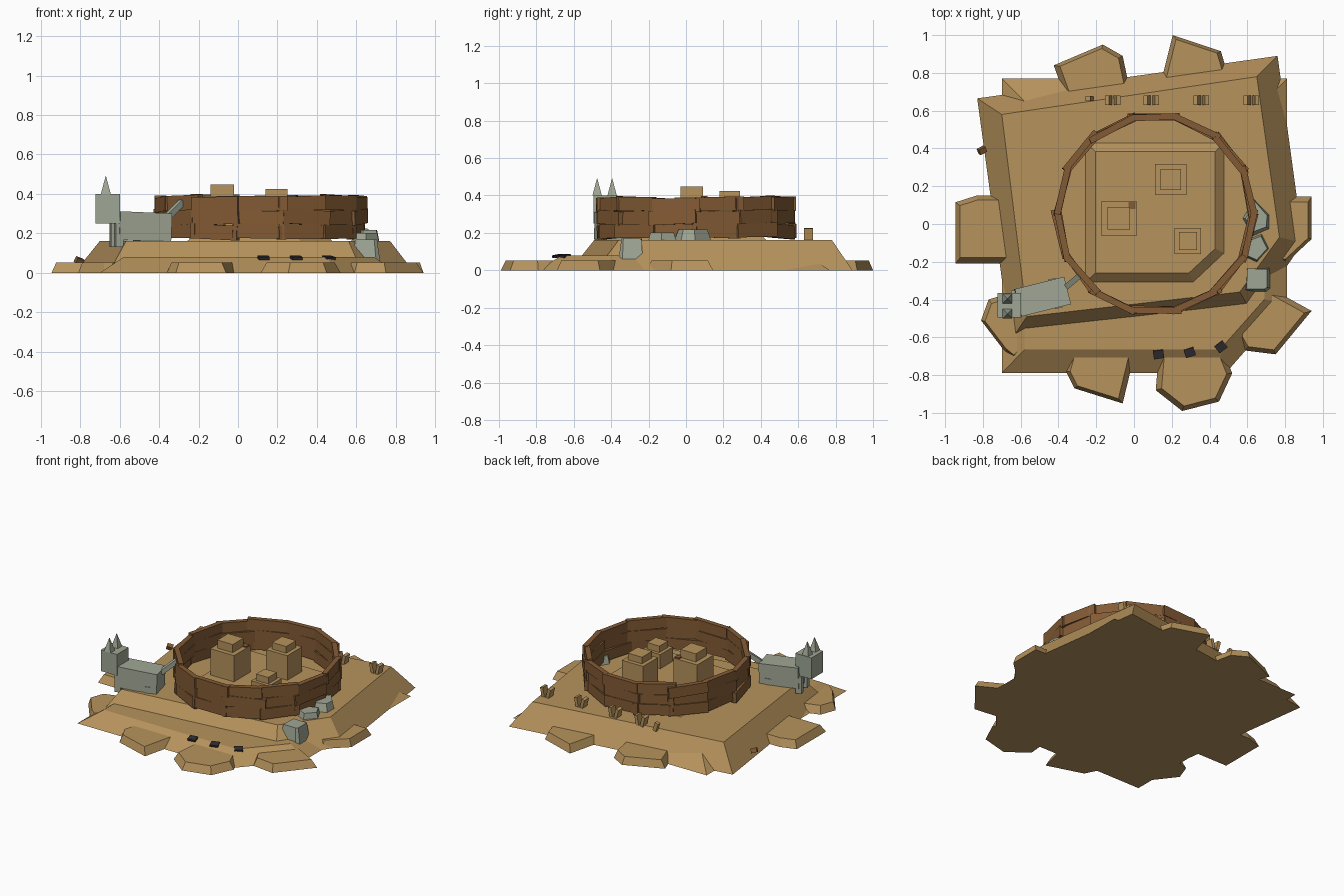
import bpy, bmesh, math, random
from mathutils import Matrix, Vector, Euler

if "Cube" in bpy.data.objects:
    bpy.data.objects.remove(bpy.data.objects["Cube"])

random.seed(4)


def material(name, rgb):
    m = bpy.data.materials.new(name)
    m.diffuse_color = (*rgb, 1)
    m.use_nodes = True
    m.node_tree.nodes["Principled BSDF"].inputs["Base Color"].default_value = m.diffuse_color
    return m


SAND = material("sand", (0.47, 0.29, 0.108))
WOOD = material("brown wood", (0.23, 0.105, 0.035))
STONE = material("grey stone", (0.35, 0.385, 0.30))
DARK = material("dark tile", (0.03, 0.026, 0.03))


def finish(name, bm, mat):
    bmesh.ops.recalc_face_normals(bm, faces=bm.faces)
    mesh = bpy.data.meshes.new(name)
    bm.to_mesh(mesh)
    bm.free()
    mesh.materials.append(mat)
    obj = bpy.data.objects.new(name, mesh)
    bpy.context.collection.objects.link(obj)
    return obj


def add_box(bm, centre, size, rot=(0, 0, 0)):
    m = Matrix.Translation(centre) @ Euler(rot).to_matrix().to_4x4() @ Matrix.Diagonal((*size, 1))
    bmesh.ops.create_cube(bm, size=1, matrix=m)


def box(name, centre, size, mat, rot=(0, 0, 0)):
    bm = bmesh.new()
    add_box(bm, centre, size, rot)
    return finish(name, bm, mat)


def frustum(name, low, high, z0, z1, mat):
    """Solid between a lower and an upper outline."""
    bm = bmesh.new()
    a = [bm.verts.new((x, y, z0)) for x, y in low]
    b = [bm.verts.new((x, y, z1)) for x, y in high]
    n = len(a)
    bm.faces.new(a)
    bm.faces.new(b)
    for i in range(n):
        j = (i + 1) % n
        bm.faces.new((a[i], a[j], b[j], b[i]))
    return finish(name, bm, mat)


def shrink(pts, f):
    c = sum((Vector(p) for p in pts), Vector((0, 0))) / len(pts)
    return [tuple(c + (Vector(p) - c) * f) for p in pts]


# Ground: lower terrace, turned plateau, and the plinth inside the fence
frustum("terrace",
        [(-.70, .77), (.81, .77), (.81, -.42), (.485, -.79), (-.70, -.79)],
        [(-.58, .65), (.69, .65), (.69, -.40), (.455, -.665), (-.58, -.665)], 0, .08, SAND)
frustum("plateau",
        [(-.83, .665), (.76, .89), (.895, -.10), (.63, -.48), (-.655, -.62)],
        [(-.70, .58), (.65, .78), (.77, -.07), (.56, -.36), (-.567, -.49)], 0, .162, SAND)
frustum("plinth",
        [(-.27, .44), (.49, .44), (.49, -.16), (.32, -.32), (-.27, -.32)],
        [(-.205, .385), (.43, .385), (.43, -.13), (.29, -.26), (-.205, -.26)], .15, .205, SAND)

# Low slabs scattered around the edge
slabs = [
    [(-.425, .84), (-.165, .95), (-.06, .89), (-.02, .70), (-.36, .66)],
    [(.205, 1.0), (.46, .915), (.50, .78), (.13, .70)],
    [(-.945, .115), (-.835, .15), (-.60, .15), (-.60, -.21), (-.945, -.21)],
    [(.72, .145), (.94, .145), (.94, -.08), (.80, -.21), (.70, -.21)],
    [(-.77, -.40), (-.81, -.51), (-.68, -.68), (-.63, -.72), (-.53, -.60), (-.58, -.34)],
    [(.73, -.345), (.94, -.46), (.75, -.69), (.59, -.67), (.555, -.61), (.56, -.42)],
    [(-.32, -.64), (-.36, -.78), (-.315, -.87), (-.06, -.95), (.01, -.66)],
    [(.135, -.64), (.115, -.88), (.255, -.99), (.45, -.94), (.52, -.79), (.46, -.64)],
]
for i, pts in enumerate(slabs):
    frustum(f"edge_slab_{i}", pts, shrink(pts, .85), 0, .053, SAND)

# Round fence: three rows of overlapping planks
CX, CY, N = .11, .055, 14
fence = bmesh.new()
for row in range(3):
    for k in range(N):
        a = 2 * math.pi * (k + .5 + random.uniform(-.06, .06)) / N
        r = .508 + random.uniform(-.008, .008)
        pos = (CX + r * math.cos(a), CY + r * math.sin(a), .212 + .07 * row + random.uniform(-.006, .006))
        add_box(fence, pos, (.034, .262, .074),
                (random.uniform(-.05, .05), 0, a + random.uniform(-.04, .04)))
finish("plank_fence", fence, WOOD)

# Stepped huts: wide body with a smaller roof block
for i, (x, y, w, body, roof, top) in enumerate([
        (-.08, .03, .185, .39, .12, .447),
        (.195, .235, .165, .378, .11, .425),
        (.285, -.09, .14, .305, .095, .35)]):
    box(f"hut_body_{i}", (x, y, (.19 + body) / 2), (w, w, body - .19), SAND)
    box(f"hut_roof_{i}", (x, y, (body + top) / 2), (roof, roof, top - body), SAND)
box("hut_post", (-.01, .098, .375), (.036, .036, .045), WOOD)

# Pairs of short pickets behind the fence, one upright and one leaning
for i, x in enumerate((-.135, .07, .335, .60)):
    box(f"picket_{i}", (x, .655, .19), (.022, .05, .07), SAND, (0, -.25, 0))
    box(f"leaning_picket_{i}", (x + .045, .655, .19), (.022, .05, .07), SAND, (0, .2, 0))
box("single_picket", (-.235, .665, .18), (.026, .026, .06), SAND, (0, -.3, 0))
box("fallen_picket", (-.805, .39, .06), (.04, .03, .03), WOOD, (.4, .3, .5))

# Stone animal: body, head, ears, legs, tail
TURN = math.radians(14)


def along(u, v, z):
    """Point in the animal's own turned frame."""
    p = Matrix.Rotation(TURN, 3, 'Z') @ Vector((u, v, 0))
    return (-.485 + p.x, -.385 + p.y, z)


box("animal_body", along(0, 0, .234), (.27, .15, .145), STONE, (0, .04, TURN))
box("animal_head", (-.66, -.43, .325), (.125, .13, .15), STONE)
for s in (-1, 1):
    y = -.435 + .04 * s
    frustum(f"animal_ear_{s}", [(-.695, y - .025), (-.645, y - .025), (-.645, y + .025), (-.695, y + .025)],
            [(-.671, y - .001), (-.669, y - .001), (-.669, y + .001), (-.671, y + .001)], .40, .49, STONE)
    box(f"animal_front_leg_{s}", along(-.135, .05 * s, .19), (.04, .04, .12), STONE, (0, 0, TURN))
    box(f"animal_back_leg_{s}", along(.07, .06 * s, .18), (.04, .04, .05), STONE, (0, 0, TURN))
box("animal_tail", (-.325, -.305, .317), (.13, .03, .03), STONE, (0, -.65, math.radians(40)))

# Rocks beside the fence
frustum("rock_back", [(.63, .14), (.72, .05), (.72, -.03), (.63, -.07), (.57, .03)],
        [(.645, .115), (.705, .045), (.70, -.015), (.635, -.04), (.59, .03)], .14, .217, STONE)
frustum("rock_middle", [(.68, -.04), (.725, -.13), (.65, -.215), (.575, -.18), (.60, -.07)],
        [(.672, -.065), (.705, -.13), (.65, -.19), (.595, -.165), (.615, -.085)], .11, .202, STONE)
frustum("rock_front", [(.575, -.23), (.72, -.23), (.72, -.34), (.70, -.36), (.58, -.36)],
        [(.60, -.235), (.705, -.24), (.705, -.335), (.69, -.345), (.595, -.345)], .06, .17, STONE)

# Dark tiles along the terrace edge
for i, (x, y, a) in enumerate(((.13, -.69, .15), (.295, -.68, .3), (.46, -.65, .65))):
    box(f"dark_tile_{i}", (x, y, .077), (.055, .045, .014), DARK, (.2, 0, a))
